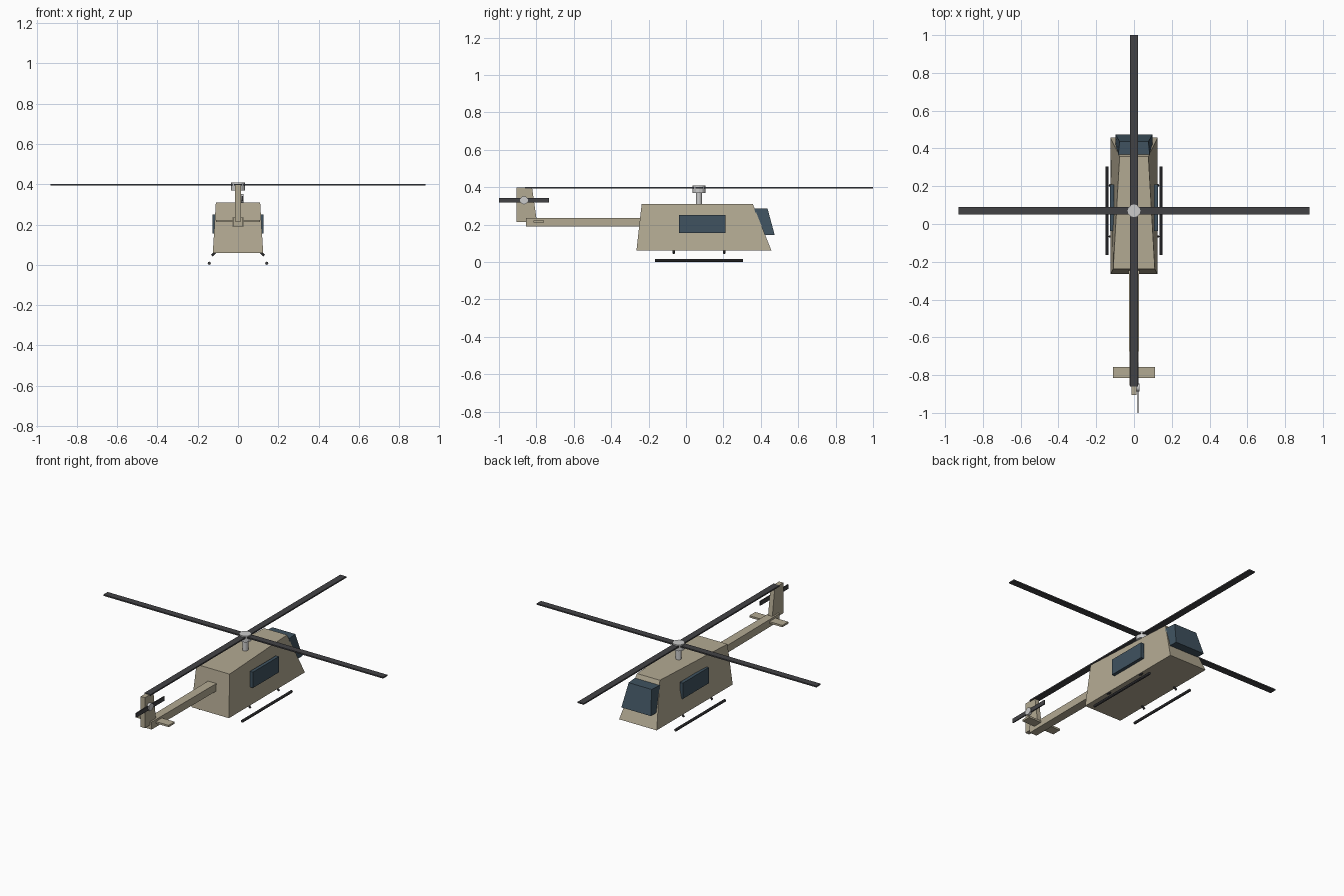
import bpy, bmesh
from mathutils import Vector

if "Cube" in bpy.data.objects:
    bpy.data.objects.remove(bpy.data.objects["Cube"])


def material(name, rgb):
    m = bpy.data.materials.new(name)
    m.diffuse_color = (*rgb, 1)
    m.use_nodes = True
    m.node_tree.nodes["Principled BSDF"].inputs["Base Color"].default_value = m.diffuse_color
    return m


TAN = material("tan_paint", (0.45, 0.40, 0.29))
GLASS = material("dark_glass", (0.05, 0.085, 0.115))
BLACK = material("dark_metal", (0.055, 0.055, 0.06))


def add(name, bm, mat=None):
    bmesh.ops.recalc_face_normals(bm, faces=bm.faces)
    me = bpy.data.meshes.new(name)
    bm.to_mesh(me)
    bm.free()
    if mat:
        me.materials.append(mat)
    ob = bpy.data.objects.new(name, me)
    bpy.context.collection.objects.link(ob)
    return ob


def loft(name, a, b, mat):
    """Closed solid between two matching point loops."""
    bm = bmesh.new()
    va, vb = [bm.verts.new(p) for p in a], [bm.verts.new(p) for p in b]
    bm.faces.new(va)
    bm.faces.new(vb)
    n = len(va)
    for i in range(n):
        j = (i + 1) % n
        bm.faces.new((va[i], va[j], vb[j], vb[i]))
    return add(name, bm, mat)


def slab(z, y0, y1, w0, w1):
    """Horizontal quad, half-width w0 at y0 and w1 at y1."""
    return [(-w0, y0, z), (w0, y0, z), (w1, y1, z), (-w1, y1, z)]


def box(name, x, y, z, mat):
    a, b = ([(x[0], y[0], h), (x[1], y[0], h), (x[1], y[1], h), (x[0], y[1], h)] for h in z)
    return loft(name, a, b, mat)


def rod(name, p, q, r, sides, mat=None):
    p, q = Vector(p), Vector(q)
    bm = bmesh.new()
    bmesh.ops.create_cone(bm, cap_ends=True, segments=sides, radius1=r, radius2=r, depth=(q - p).length)
    rot = (q - p).to_track_quat('Z', 'Y').to_matrix()
    bmesh.ops.rotate(bm, verts=bm.verts, matrix=rot)
    bmesh.ops.translate(bm, verts=bm.verts, vec=(p + q) / 2)
    return add(name, bm, mat)


# Cabin and windshield
loft("cabin", slab(0.06, -0.265, 0.457, 0.125, 0.125), slab(0.31, -0.237, 0.357, 0.11, 0.076), TAN)
loft("windshield", slab(0.145, 0.40, 0.474, 0.098, 0.098), slab(0.285, 0.365, 0.436, 0.083, 0.076), GLASS)

# Tail boom, fin and stabiliser
loft("tail_boom", slab(0.19, -0.855, -0.23, 0.024, 0.028), slab(0.235, -0.855, -0.23, 0.024, 0.028), TAN)
fin = [(-0.905, 0.215), (-0.797, 0.215), (-0.823, 0.398), (-0.905, 0.398)]
loft("tail_fin", [(-0.014, y, z) for y, z in fin], [(0.014, y, z) for y, z in fin], TAN)
box("stabiliser", (-0.11, 0.11), (-0.815, -0.758), (0.212, 0.223), TAN)

# Tail rotor
rod("tail_rotor_hub", (0.01, -0.866, 0.33), (0.028, -0.866, 0.33), 0.022, 12)
box("tail_rotor_blade", (0.018, 0.024), (-1.0, -0.732), (0.317, 0.343), BLACK)

# Main rotor
RY = 0.07
rod("rotor_mast", (0, RY, 0.29), (0, RY, 0.38), 0.016, 12)
rod("rotor_hub", (0, RY, 0.37), (0, RY, 0.408), 0.034, 12)
box("rotor_blade_across", (-0.93, 0.93), (RY - 0.02, RY + 0.02), (0.393, 0.401), BLACK)
box("rotor_blade_along", (-0.02, 0.02), (RY - 0.93, RY + 0.93), (0.393, 0.401), BLACK)

# Side windows, skids and struts
for s, side in ((-1, "left"), (1, "right")):
    box(f"{side}_window", (s * 0.106, s * 0.126), (-0.037, 0.21), (0.155, 0.25), GLASS)
    rod(f"{side}_skid", (s * 0.143, -0.165, 0.008), (s * 0.143, 0.305, 0.008), 0.008, 8, BLACK)
    for y, end in ((-0.066, "rear"), (0.205, "front")):
        rod(f"{side}_{end}_strut", (s * 0.108, y, 0.068), (s * 0.13, y, 0.046), 0.006, 8, BLACK)
